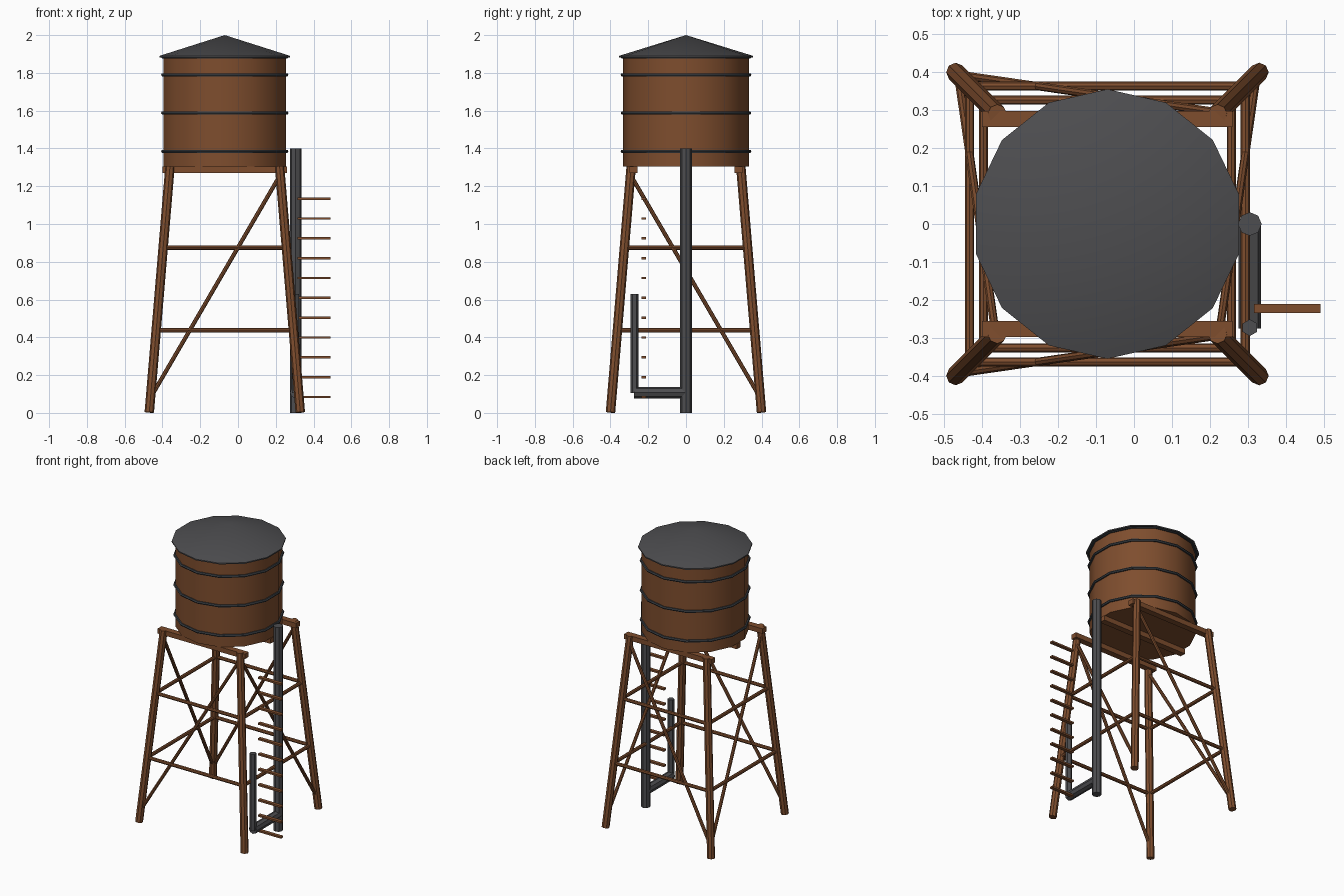
import bpy, bmesh, math
from mathutils import Vector, Matrix

if "Cube" in bpy.data.objects:
    bpy.data.objects.remove(bpy.data.objects["Cube"])

CX = -0.07        # tower axis
LEG_TOP = 1.305
SIDES = 14


def material(name, rgb):
    m = bpy.data.materials.new(name)
    m.use_nodes = True
    m.diffuse_color = (*rgb, 1)
    m.node_tree.nodes["Principled BSDF"].inputs["Base Color"].default_value = (*rgb, 1)
    return m


wood = material("brown wood", (0.21, 0.075, 0.027))
grey = material("grey metal", (0.075, 0.075, 0.08))
dark = material("dark band metal", (0.045, 0.052, 0.06))


def finish(name, bm, mat, smooth=False):
    bmesh.ops.recalc_face_normals(bm, faces=bm.faces)
    mesh = bpy.data.meshes.new(name)
    bm.to_mesh(mesh)
    bm.free()
    mesh.materials.append(mat)
    ob = bpy.data.objects.new(name, mesh)
    bpy.context.collection.objects.link(ob)
    if smooth:
        bpy.ops.object.select_all(action="DESELECT")
        ob.select_set(True)
        bpy.context.view_layer.objects.active = ob
        bpy.ops.object.shade_smooth_by_angle(angle=math.radians(30))
    return ob


def rod(name, a, b, radius, mat, sides=8):
    a, b = Vector(a), Vector(b)
    d = b - a
    bm = bmesh.new()
    bmesh.ops.create_cone(bm, cap_ends=True, segments=sides, radius1=radius,
                          radius2=radius, depth=d.length)
    turn = Vector((0, 0, 1)).rotation_difference(d).to_matrix().to_4x4()
    bm.transform(Matrix.Translation((a + b) / 2) @ turn)
    return finish(name, bm, mat)


def box(name, centre, size, mat):
    bm = bmesh.new()
    bmesh.ops.create_cube(bm, size=1)
    bm.transform(Matrix.Translation(centre) @ Matrix.Diagonal((*size, 1)))
    return finish(name, bm, mat)


def lathe(name, profile, mat, closed=False):
    """Spin (radius, z) points round the tower axis, one vertex line facing +y."""
    bm = bmesh.new()
    verts = [bm.verts.new((CX, r, z)) for r, z in profile]
    pairs = list(zip(verts, verts[1:] + verts[:1]))
    edges = [bm.edges.new(p) for p in (pairs if closed else pairs[:-1])]
    bmesh.ops.spin(bm, geom=verts + edges, cent=(CX, 0, 0), axis=(0, 0, 1),
                   angle=math.tau, steps=SIDES)
    bmesh.ops.remove_doubles(bm, verts=bm.verts, dist=0.0005)
    return finish(name, bm, mat, smooth=True)


def corner(sx, sy, z):
    """Point on the axis of a leg at height z."""
    k = 0.40 - 0.11 * z / LEG_TOP
    return (CX + sx * k, sy * k, z)


# Tank, roof and hoops
lathe("tank", [(0, 1.305), (0.333, 1.305), (0.333, 1.888), (0, 1.888)], wood)
lathe("roof", [(0, 1.882), (0.355, 1.882), (0.355, 1.89), (0, 2.0)], grey)
for i, z in enumerate((1.385, 1.588, 1.79, 1.885)):
    ring = [(0.337 + 0.009 * math.cos(t * math.tau / 6), z + 0.009 * math.sin(t * math.tau / 6))
            for t in range(6)]
    lathe(f"hoop_{i + 1}", ring, dark, closed=True)

# Legs
for sx, left in ((-1, "right"), (1, "left")):
    for sy, end in ((-1, "front"), (1, "back")):
        rod(f"{end}_{left}_leg", corner(sx, sy, 0.003), corner(sx, sy, LEG_TOP), 0.025, wood)

# Beams under the tank
for name, y in (("front", -0.277), ("middle", 0), ("back", 0.277)):
    box(f"{name}_beam", (CX, y, 1.288), (0.66, 0.042, 0.034), wood)

# Horizontal rails and one diagonal brace on each side of the frame
for s, y_name, x_name in ((-1, "front", "right"), (1, "back", "left")):
    for level, z in (("lower", 0.438), ("upper", 0.875)):
        rod(f"{y_name}_{level}_rail", corner(-1, s, z), corner(1, s, z), 0.012, wood)
        rod(f"{x_name}_{level}_rail", corner(s, -1, z), corner(s, 1, z), 0.012, wood)
    rod(f"{y_name}_brace", corner(-1, s, 0.08), corner(1, s, 1.26), 0.011, wood)
    rod(f"{x_name}_brace", corner(s, 1, 0.08), corner(s, -1, 1.26), 0.011, wood)

# Water pipes
PX = 0.305
rod("main_pipe", (PX, 0, 0), (PX, 0, 1.4), 0.031, grey)
rod("cross_pipe", (PX, 0, 0.107), (PX, -0.275, 0.107), 0.03, grey)
rod("riser_pipe", (PX, -0.273, 0.105), (PX, -0.273, 0.63), 0.022, grey, 6)

# Ladder rungs
for i in range(11):
    box(f"rung_{i + 1}", (0.403, -0.223, 0.084 + 0.105 * i), (0.175, 0.024, 0.012), wood)
